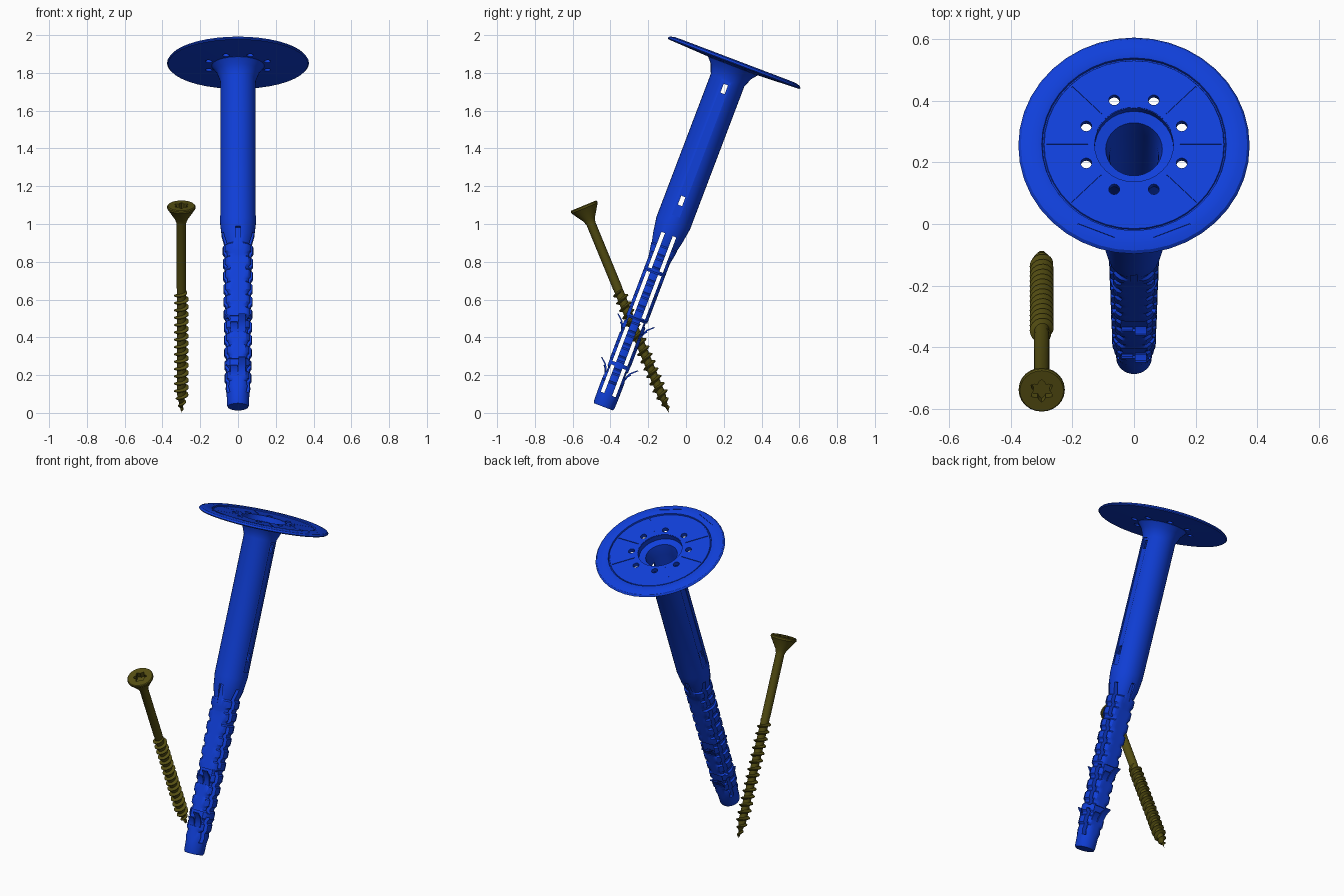
import bpy, bmesh, math
from mathutils import Matrix, Vector

if "Cube" in bpy.data.objects:
    bpy.data.objects.remove(bpy.data.objects["Cube"])

def material(name, rgb):
    m = bpy.data.materials.new(name)
    m.diffuse_color = (*rgb, 1)
    m.use_nodes = True
    m.node_tree.nodes["Principled BSDF"].inputs["Base Color"].default_value = m.diffuse_color
    return m

BLUE = material("blue plastic", (0.005, 0.05, 0.70))
OLIVE = material("olive metal", (0.09, 0.077, 0.006))
# Tilted frames for the two items: z runs along each axis
PLUG = Matrix.Translation((0, -0.437, 0.032)) @ Matrix.Rotation(math.radians(-20.8), 4, 'X')
SCREW = Matrix.Translation((-0.3, -0.09, 0.0)) @ Matrix.Rotation(math.radians(22.4), 4, 'X')

def make(name, bm, mat=None):
    bmesh.ops.remove_doubles(bm, verts=bm.verts, dist=1e-6)
    bmesh.ops.recalc_face_normals(bm, faces=bm.faces)
    me = bpy.data.meshes.new(name)
    bm.to_mesh(me)
    bm.free()
    if mat:
        me.materials.append(mat)
    ob = bpy.data.objects.new(name, me)
    bpy.context.collection.objects.link(ob)
    return ob

def activate(ob):
    bpy.ops.object.select_all(action='DESELECT')
    ob.select_set(True)
    bpy.context.view_layer.objects.active = ob

def cut(ob, bm):
    cutter = make("cutter", bm)
    cutter.hide_render = True
    mod = ob.modifiers.new("cut", 'BOOLEAN')
    mod.operation, mod.solver, mod.object = 'DIFFERENCE', 'EXACT', cutter
    mod.use_self = True
    activate(ob)
    bpy.ops.object.modifier_apply(modifier=mod.name)
    bpy.data.objects.remove(cutter)

def finish(ob, frame, angle=30):
    activate(ob)
    bpy.ops.object.shade_smooth_by_angle(angle=math.radians(angle))
    ob.matrix_world = frame

def lathe(profile, n, closed=False, shape=None):
    bm = bmesh.new()
    rings = []
    for r, z in profile:
        ring = []
        for i in range(n):
            a = 2 * math.pi * i / n
            p = Vector((r * math.cos(a), r * math.sin(a), z))
            ring.append(bm.verts.new(shape(p) if shape else p))
        rings.append(ring)
    for k in range(len(rings) if closed else len(rings) - 1):
        a, b = rings[k], rings[(k + 1) % len(rings)]
        for i in range(n):
            j = (i + 1) % n
            bm.faces.new((a[i], a[j], b[j], b[i]))
    return bm

def box(bm, lo, hi, turn=0.0):
    lo, hi = Vector(lo), Vector(hi)
    size = hi - lo
    m = Matrix.Rotation(turn, 4, 'Z') @ Matrix.Translation((lo + hi) / 2) @ Matrix.Diagonal((*size, 1))
    bmesh.ops.create_cube(bm, size=1, matrix=m)

def prism(bm, outline, z0, z1):
    a = [bm.verts.new((x, y, z0)) for x, y in outline]
    b = [bm.verts.new((x, y, z1)) for x, y in outline]
    n = len(a)
    bm.faces.new(a)
    bm.faces.new(b)
    for i in range(n):
        bm.faces.new((a[i], a[(i + 1) % n], b[(i + 1) % n], b[i]))

# Sleeve: hollow tube with toothed lower half, flattened front and back
def flatten(p):
    t = min(1, max(0, (p.z - 0.83) / 0.21))
    lim = 0.060 + 0.036 * t if p.z < 1.05 else 1
    p.y = max(-lim, min(lim, p.y))
    return p

outer = [(0, 0), (0.054, 0), (0.058, 0.01), (0.060, 0.07), (0.066, 0.10)]
for i in range(11):
    z = 0.13 + i * 0.072
    r = 0.071 + 0.010 * i / 10
    outer += [(r - 0.009, z), (r, z + 0.012), (r, z + 0.05), (r - 0.009, z + 0.058)]
outer += [(0.086, 0.96), (0.095, 1.04), (0.095, 1.85), (0.115, 1.90), (0.14, 1.93), (0.14, 1.955)]
bore = [(0.128, 1.955), (0.128, 1.925), (0.092, 1.915), (0.08, 1.85), (0.08, 1.06),
        (0.045, 0.98), (0.042, 0.08), (0, 0.07)]
sleeve = make("plug_sleeve", lathe(outer + bore, 32, shape=flatten), BLUE)

BARBS = (0.14, 0.385)
c = bmesh.new()
for side in (-1, 1):
    # long side slots with bridges
    for z0, z1 in ((0.07, 0.225), (0.245, 0.49), (0.51, 0.755), (0.775, 0.975)):
        y = sorted((side * 0.022, side * 0.042))
        box(c, (-0.2, y[0], z0), (0.2, y[1], z1))
    turn = 0 if side > 0 else math.pi
    # grooves and small windows on the upper tube
    box(c, (0.088, -0.022, 1.08), (0.12, 0.022, 1.84), turn)
    for z in (1.166, 1.80):
        box(c, (0.07, -0.012, z - 0.025), (0.125, 0.012, z + 0.025), turn)
    # notch in the taper and pockets behind the barbs
    box(c, (-0.012, 0.068, 0.87), (0.012, 0.12, 0.99), turn)
    for z in BARBS:
        box(c, (-0.042, 0.052, z + 0.02), (0.042, 0.12, z + 0.11), turn)
cut(sleeve, c)
finish(sleeve, PLUG)

# Barbs: curved tabs, one long and one short in each pocket
bm = bmesh.new()
long_path = [(0.052, 0.0), (0.060, 0.04), (0.074, 0.072), (0.106, 0.102)]
short_path = [(0.052, 0.0), (0.058, 0.03), (0.066, 0.052), (0.078, 0.066)]
for side in (-1, 1):
    for z in BARBS:
        for path, x0, x1 in ((long_path, -0.040, -0.003), (short_path, 0.003, 0.040)):
            rows = []
            for k, (y, dz) in enumerate(path):
                th = 0.012 - 0.002 * k
                rows.append([bm.verts.new((side * x, side * yy, z + dz + zz)) for x, yy, zz in (
                    (x0, y, 0), (x1, y, 0), (x1, y - th * 0.8, th * 0.6), (x0, y - th * 0.8, th * 0.6))])
            for a, b in zip(rows, rows[1:]):
                for i in range(4):
                    bm.faces.new((a[i], a[(i + 1) % 4], b[(i + 1) % 4], b[i]))
            bm.faces.new(rows[0])
            bm.faces.new(rows[-1])
finish(make("plug_barbs", bm, BLUE), PLUG)

# Flange: wide washer plate with raised rim
flange_profile = [(0.13, 1.957), (0.292, 1.957), (0.294, 1.952), (0.298, 1.952), (0.300, 1.961),
                  (0.312, 1.965), (0.345, 1.964), (0.368, 1.957), (0.376, 1.947), (0.370, 1.941),
                  (0.300, 1.938), (0.13, 1.930)]
flange = make("plug_flange", lathe(flange_profile, 40, closed=True), BLUE)
c = bmesh.new()
for i in range(8):
    a = math.pi * i / 4
    # drilled holes and radial seams
    h = a + math.pi / 8
    bmesh.ops.create_cone(c, cap_ends=True, segments=14, radius1=0.018, radius2=0.018, depth=0.2,
                          matrix=Matrix.Translation((0.168 * math.cos(h), 0.168 * math.sin(h), 1.945)))
    if i not in (2, 6):
        box(c, (0.15, -0.002, 1.953), (0.285, 0.002, 1.98), a)
for a in (-112, -68):
    # shallow marks in the rim
    box(c, (0.325, -0.065, 1.961), (0.330, 0.065, 1.98), math.radians(a))
cut(flange, c)
finish(flange, PLUG)

# Screw body: point, shank and countersunk head with star socket
screw_profile = [(0, 0), (0.022, 0.10), (0.024, 0.71), (0.025, 0.72), (0.025, 1.085), (0.034, 1.11),
                 (0.070, 1.165), (0.075, 1.172), (0.075, 1.182), (0.071, 1.187), (0, 1.187)]
screw = make("screw_body", lathe(screw_profile, 24), OLIVE)
c = bmesh.new()
star = []
for i in range(24):
    a = 2 * math.pi * i / 24
    r = 0.033 + 0.007 * math.cos(6 * a)
    star.append((r * math.sin(a), r * math.cos(a)))
prism(c, star, 1.155, 1.25)
cut(screw, c)
finish(screw, SCREW)

# Screw thread: helical ridge that fades out at the point
bm = bmesh.new()
START, END, PITCH, STEPS = 0.02, 0.70, 0.042, 18
total = int((END - START) / PITCH * STEPS)
prev = None
for i in range(total + 1):
    a = 2 * math.pi * i / STEPS
    z = START + PITCH * i / STEPS
    core = 0.022 * min(1, z / 0.10) * 0.9
    crest = 0.039 * min(1, (z + 0.02) / 0.13) * min(1, 0.6 + (total - i) / STEPS)
    row = [bm.verts.new((r * math.cos(a), r * math.sin(a), z + dz)) for r, dz in
           ((core, -0.011), (crest, -0.002), (crest, 0.002), (core, 0.011))]
    if prev:
        for k in range(4):
            bm.faces.new((prev[k], prev[(k + 1) % 4], row[(k + 1) % 4], row[k]))
    else:
        bm.faces.new(row)
    prev = row
bm.faces.new(prev)
finish(make("screw_thread", bm, OLIVE), SCREW)
